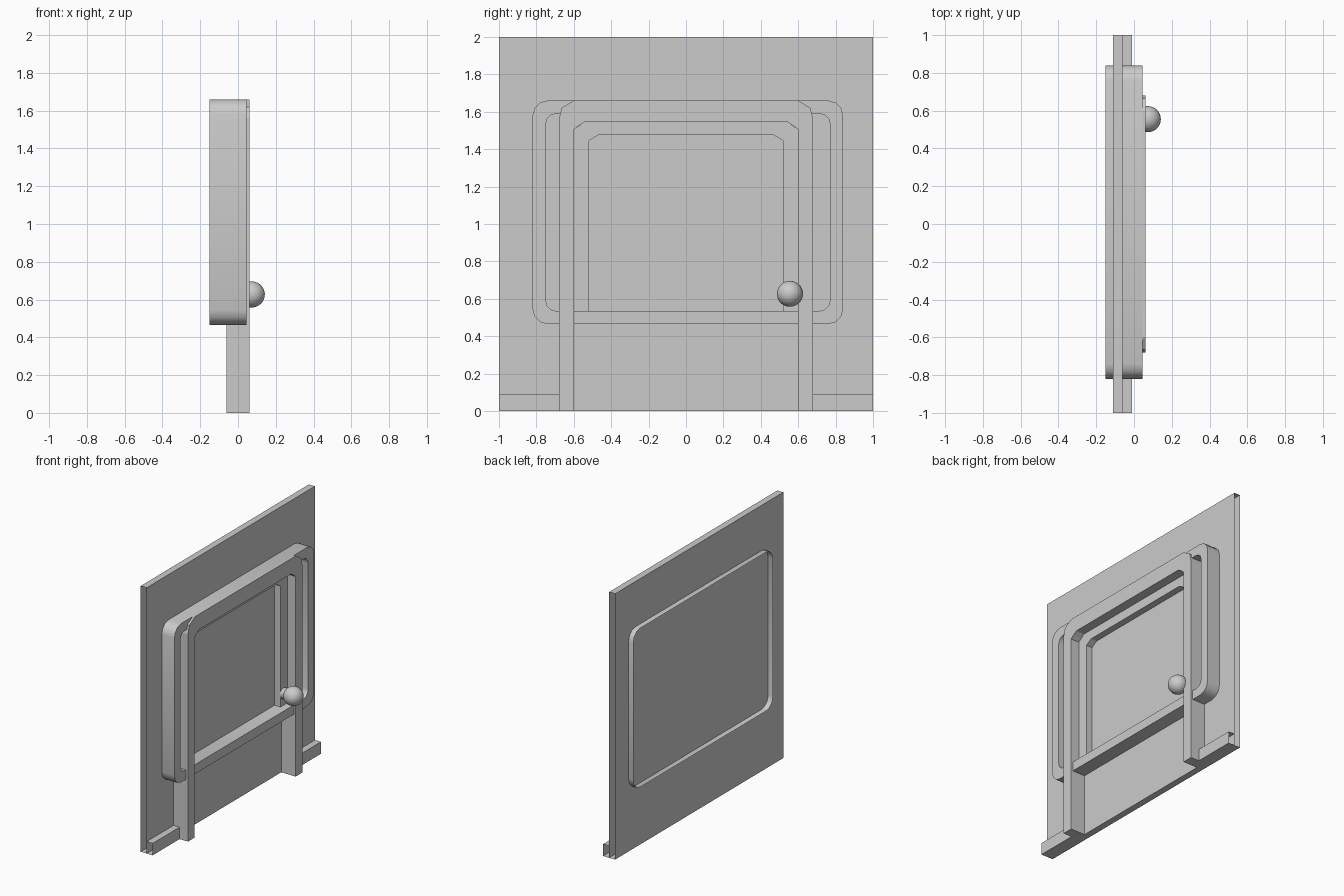
import bpy, bmesh, math

if "Cube" in bpy.data.objects:
    bpy.data.objects.remove(bpy.data.objects["Cube"])

WALL_BACK, WALL_FRONT, TRIM_FRONT = -0.11, -0.06, -0.01


def finish(bm, name, smooth=False):
    bmesh.ops.recalc_face_normals(bm, faces=bm.faces)
    mesh = bpy.data.meshes.new(name)
    bm.to_mesh(mesh)
    bm.free()
    ob = bpy.data.objects.new(name, mesh)
    bpy.context.collection.objects.link(ob)
    if smooth:
        bpy.ops.object.select_all(action='DESELECT')
        bpy.context.view_layer.objects.active = ob
        ob.select_set(True)
        bpy.ops.object.shade_smooth_by_angle(angle=math.radians(40))
    return ob


def sleeve(name, x0, x1, y0, y1, z0, z1, back=True):
    """Board running along y with open ends."""
    bm = bmesh.new()
    ends = [[bm.verts.new((x, y, z)) for x, z in
             ((x0, z0), (x1, z0), (x1, z1), (x0, z1))] for y in (y0, y1)]
    for i in range(4 if back else 3):
        j = (i + 1) % 4
        bm.faces.new((ends[0][i], ends[0][j], ends[1][j], ends[1][i]))
    return finish(bm, name)


def rounded(y0, y1, z0, z1, r, n):
    """Rounded rectangle in the yz plane."""
    pts = []
    corners = ((y1 - r, z1 - r), (y0 + r, z1 - r), (y0 + r, z0 + r), (y1 - r, z0 + r))
    for k, (cy, cz) in enumerate(corners):
        for i in range(n + 1):
            a = math.pi / 2 * (k + i / n)
            pts.append((cy + r * math.cos(a), cz + r * math.sin(a)))
    return pts


def arch(half, bottom, top, *corner):
    """Open arch outline; corner holds (inset, drop) steps from the upright to the top."""
    left = [(-half, bottom)] + [(-half + i, top - d) for i, d in corner]
    return left + [(-y, z) for y, z in reversed(left)]


def band(name, outer, inner, front, back_outer, back_inner, closed, smooth=False):
    """Frame with outer wall, front face and inner wall between two outlines."""
    bm = bmesh.new()
    rows = [[bm.verts.new((x, y, z)) for y, z in pts] for pts, x in
            ((outer, back_outer), (outer, front), (inner, front), (inner, back_inner))]
    n = len(outer)
    for a, b in zip(rows, rows[1:]):
        for i in range(n if closed else n - 1):
            j = (i + 1) % n
            bm.faces.new((a[i], a[j], b[j], b[i]))
    if not closed:
        for i in (0, n - 1):
            bm.faces.new([r[i] for r in rows])
    return finish(bm, name, smooth)


# Wall panel and skirting boards
sleeve("wall", WALL_BACK, WALL_FRONT, -1, 1, 0, 2)
for side, y0, y1 in (("left", -1, -0.68), ("right", 0.68, 1)):
    sleeve("skirting_" + side, WALL_FRONT, TRIM_FRONT, y0, y1, 0, 0.09, back=False)

# Rounded surround, its outer rim passing through the wall to the back
band("rounded_surround",
     rounded(-0.82, 0.84, 0.465, 1.66, 0.08, 3),
     rounded(-0.75, 0.77, 0.535, 1.59, 0.055, 3),
     0.045, -0.15, WALL_FRONT, True, smooth=True)

# Door frame with cut upper corners
band("door_frame",
     arch(0.68, 0, 1.66, (0, 0.10), (0.015, 0.04), (0.08, 0)),
     arch(0.60, 0, 1.545, (0, 0.04), (0.025, 0.02), (0.055, 0)),
     0.06, WALL_FRONT, WALL_FRONT, False)

# Recessed inner trim
band("inner_trim",
     arch(0.60, 0.5, 1.545, (0, 0.04), (0.055, 0)),
     arch(0.52, 0.5, 1.475, (0, 0.03), (0.05, 0)),
     TRIM_FRONT, WALL_FRONT, WALL_FRONT, False)

# Door knob and its stem
bpy.ops.mesh.primitive_uv_sphere_add(segments=32, ring_count=16, radius=0.069,
                                     location=(0.073, 0.555, 0.627),
                                     rotation=(0, math.pi / 2, 0))
knob = bpy.context.object
knob.name = "knob"
bpy.ops.object.shade_smooth()
bpy.ops.mesh.primitive_cylinder_add(vertices=24, radius=0.04, depth=0.05,
                                    location=(0.013, 0.555, 0.627),
                                    rotation=(0, math.pi / 2, 0))
stem = bpy.context.object
stem.name = "knob_stem"
bpy.ops.object.shade_smooth_by_angle(angle=math.radians(40))
